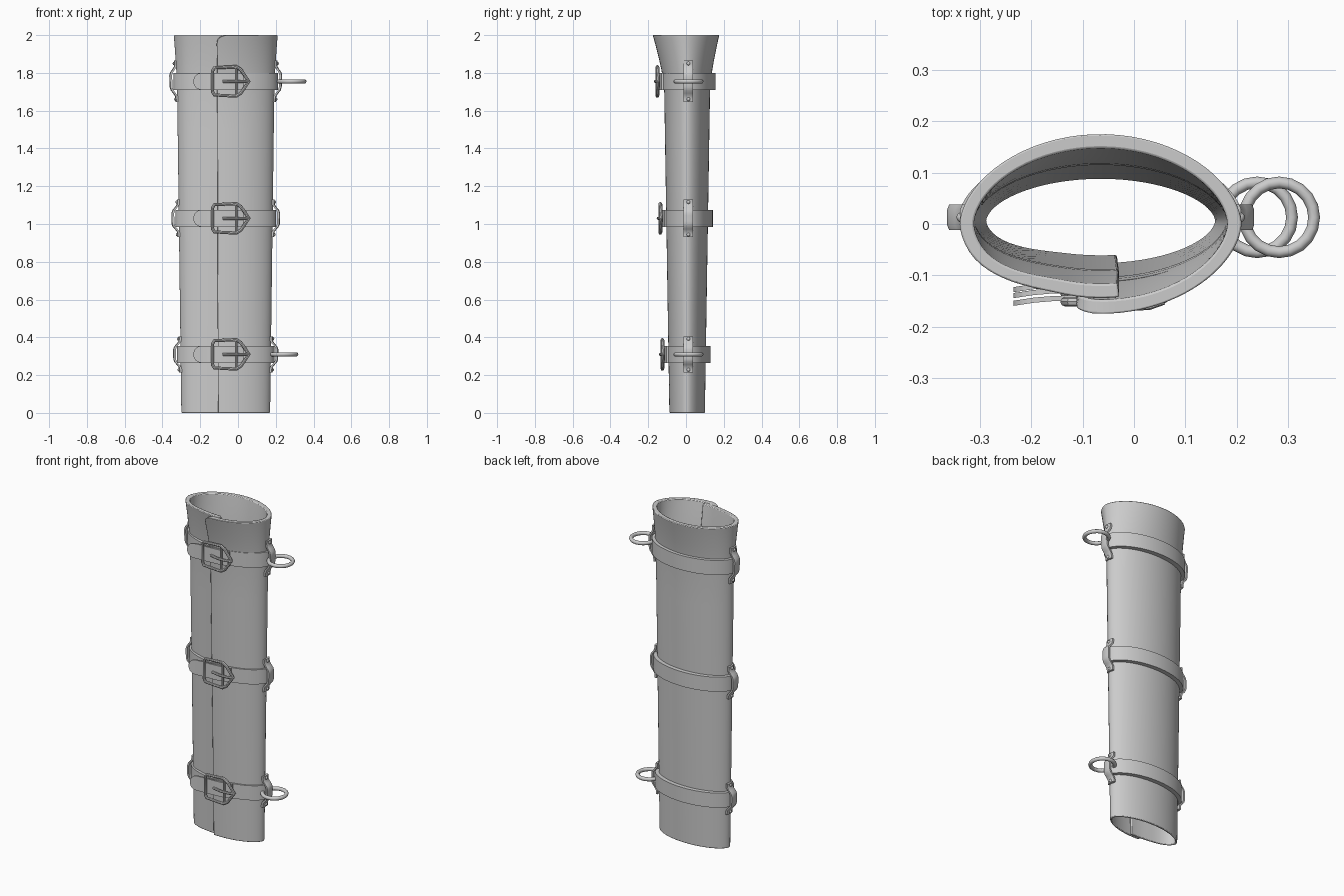
import bpy, bmesh, math
from math import sin, cos, pi

if "Cube" in bpy.data.objects:
    bpy.data.objects.remove(bpy.data.objects["Cube"])

CX = -0.065


def flare(z):
    return max(0.0, (z - 1.72) / 0.28) ** 1.35


def outline(t, z, inset=0.0, dy=0.0):
    """Point on the lens-shaped section at angle t and height z."""
    f = flare(z)
    a = 0.235 + 0.013 * z + 0.014 * f - inset
    b = 0.094 + 0.016 * z + 0.05 * f - inset
    s = sin(t)
    y = b * math.copysign(abs(s) ** 1.15, s)
    return (CX + a * cos(t), y + 0.006 * (1 - min(1, f)) + dy, z)


def smoothstep(u):
    u = min(1, max(0, u))
    return u * u * (3 - 2 * u)


def loft(name, loops, caps=True, closed=False):
    """Skin a list of equal point loops."""
    bm = bmesh.new()
    rows = [[bm.verts.new(p) for p in l] for l in loops]
    n = len(rows[0])
    pairs = list(zip(rows, rows[1:])) + ([(rows[-1], rows[0])] if closed else [])
    for r, q in pairs:
        for i in range(n):
            j = (i + 1) % n
            bm.faces.new((r[i], r[j], q[j], q[i]))
    if caps and not closed:
        bm.faces.new(rows[0])
        bm.faces.new(rows[-1])
    bmesh.ops.recalc_face_normals(bm, faces=bm.faces)
    me = bpy.data.meshes.new(name)
    bm.to_mesh(me)
    bm.free()
    ob = bpy.data.objects.new(name, me)
    bpy.context.collection.objects.link(ob)
    return finish(ob)


def finish(ob):
    bpy.ops.object.select_all(action='DESELECT')
    bpy.context.view_layer.objects.active = ob
    ob.select_set(True)
    bpy.ops.object.shade_smooth_by_angle(angle=math.radians(40))
    return ob


def tube(name, pts, r, cyclic=False):
    """Round wire along a polyline, turned into a mesh."""
    cu = bpy.data.curves.new(name, 'CURVE')
    cu.dimensions = '3D'
    cu.bevel_depth = r
    cu.bevel_resolution = 2
    cu.use_fill_caps = True
    sp = cu.splines.new('POLY')
    sp.points.add(len(pts) - 1)
    for p, c in zip(sp.points, pts):
        p.co = (*c, 1)
    sp.use_cyclic_u = cyclic
    ob = bpy.data.objects.new(name, cu)
    bpy.context.collection.objects.link(ob)
    bpy.ops.object.select_all(action='DESELECT')
    bpy.context.view_layer.objects.active = ob
    ob.select_set(True)
    bpy.ops.object.convert(target='MESH')
    return finish(bpy.context.object)


# Wrapped sleeve: one sheet, right flap outside, left end tucked inside
N = 72
heights = [0, 0.3, 0.6, 0.9, 1.2, 1.5, 1.7, 1.76, 1.82, 1.87, 1.91, 1.94,
           1.955, 1.97, 1.98, 1.988, 1.995, 2.0]
strips = []
for z in heights:
    th = 0.012 + 0.016 * flare(z)
    k = max(0, (z - 1.96) / 0.04)
    t0 = -1.75 + 0.2 * (1 - math.sqrt(max(0, 1 - k * k)))
    t1 = 2 * pi - 1.42
    outer, inner = [], []
    for i in range(N + 1):
        t = t0 + (t1 - t0) * i / N
        tuck = (th + 0.003) * smoothstep((t - 3.5) / 0.9)
        outer.append(outline(t, z, tuck))
        inner.append(outline(t, z, tuck + th))
    strips.append(outer + inner[::-1])
bm = bmesh.new()
rows = [[bm.verts.new(p) for p in s] for s in strips]
M = 2 * (N + 1)
for r, q in zip(rows, rows[1:]):
    for i in range(M):
        j = (i + 1) % M
        bm.faces.new((r[i], r[j], q[j], q[i]))
for r in (rows[0], rows[-1]):
    for i in range(N):
        bm.faces.new((r[i], r[i + 1], r[M - 2 - i], r[M - 1 - i]))
bmesh.ops.recalc_face_normals(bm, faces=bm.faces)
me = bpy.data.meshes.new("sleeve")
bm.to_mesh(me)
bm.free()
sleeve = bpy.data.objects.new("sleeve", me)
bpy.context.collection.objects.link(sleeve)
bev = sleeve.modifiers.new("soft_rim", 'BEVEL')
bev.width = 0.004
bev.segments = 2
bev.angle_limit = math.radians(50)
finish(sleeve)

for label, z, hh, ring_x in (("lower", 0.31, 0.095, 0.24),
                             ("middle", 1.03, 0.10, None),
                             ("upper", 1.755, 0.11, 0.283)):
    # Strap band around the sleeve
    w = 0.045
    loops = []
    for i in range(64):
        t = 2 * pi * i / 64
        loop = []
        for off, dz in ((0.008, -w), (-0.018, -w), (-0.018, w), (0.008, w)):
            x, y, _ = outline(t, z, off, 0.008 if off < 0 else 0)
            loop.append((x, y, z + dz))
        loops.append(loop)
    loft(label + "_strap", loops, closed=True)

    # Strap tail with rounded end, lying over the buckle
    yf = outline(-pi / 2, z)[1] - 0.010
    path = [(0.03, 0.0, 1), (-0.03, -0.014, 1), (-0.10, -0.019, 1), (-0.16, -0.021, 1),
            (-0.195, -0.024, 1), (-0.215, -0.027, 0.88), (-0.228, -0.029, 0.62),
            (-0.235, -0.030, 0.25)]
    loft(label + "_strap_tail",
         [[(x, yf + dy, z - w * s), (x, yf + dy, z + w * s),
           (x, yf + dy + 0.010, z + w * s), (x, yf + dy + 0.010, z - w * s)]
          for x, dy, s in path])

    # Buckle frame, centre bar and prong
    frame = [(-0.135, 0.055), (-0.125, 0.072), (-0.01, 0.078), (0.015, 0.062), (0.058, 0.0)]
    frame = frame + [(x, -h) for x, h in frame[-2::-1]]
    tube(label + "_buckle_frame", [(x, yf - 0.022 + 0.10 * max(0, x), z + h) for x, h in frame],
         0.009, True)
    tube(label + "_buckle_bar", [(-0.01, yf - 0.018, z - 0.075), (-0.01, yf - 0.018, z + 0.075)], 0.007)
    tube(label + "_buckle_prong", [(-0.08, yf - 0.021, z), (-0.02, yf - 0.033, z),
                                   (0.03, yf - 0.030, z), (0.058, yf - 0.020, z)], 0.008)

    # Side keepers bridging the strap, with a rivet at each end
    for side, t in (("right", 0), ("left", pi)):
        sg = cos(t)
        yc = 0.013
        loops = []
        for i in range(15):
            u = -1 + 2 * i / 14
            x0 = outline(t, z + u * hh)[0]
            bulge = 0.030 * (1 - smoothstep((abs(u) - 0.3) / 0.5))
            h = z + u * hh
            loops.append([(x0 + sg * (bulge + d), yc + e, h)
                          for d, e in ((-0.006, -0.025), (0.005, -0.025), (0.009, -0.015),
                                       (0.009, 0.015), (0.005, 0.025), (-0.006, 0.025))])
        loft(f"{label}_{side}_keeper", loops)
        for v in (-1, 1):
            h = z + v * hh * 0.86
            bpy.ops.mesh.primitive_uv_sphere_add(segments=12, ring_count=8, radius=0.010,
                                                 location=(outline(t, h)[0] + sg * 0.007, yc, h))
            bpy.context.object.name = f"{label}_{side}_rivet"
            finish(bpy.context.object)

    # Hanging ring on the right side
    if ring_x:
        bpy.ops.mesh.primitive_torus_add(major_segments=20, minor_segments=10, major_radius=0.068,
                                         minor_radius=0.0115, location=(ring_x, 0.013, z))
        bpy.context.object.name = label + "_ring"
        finish(bpy.context.object)
